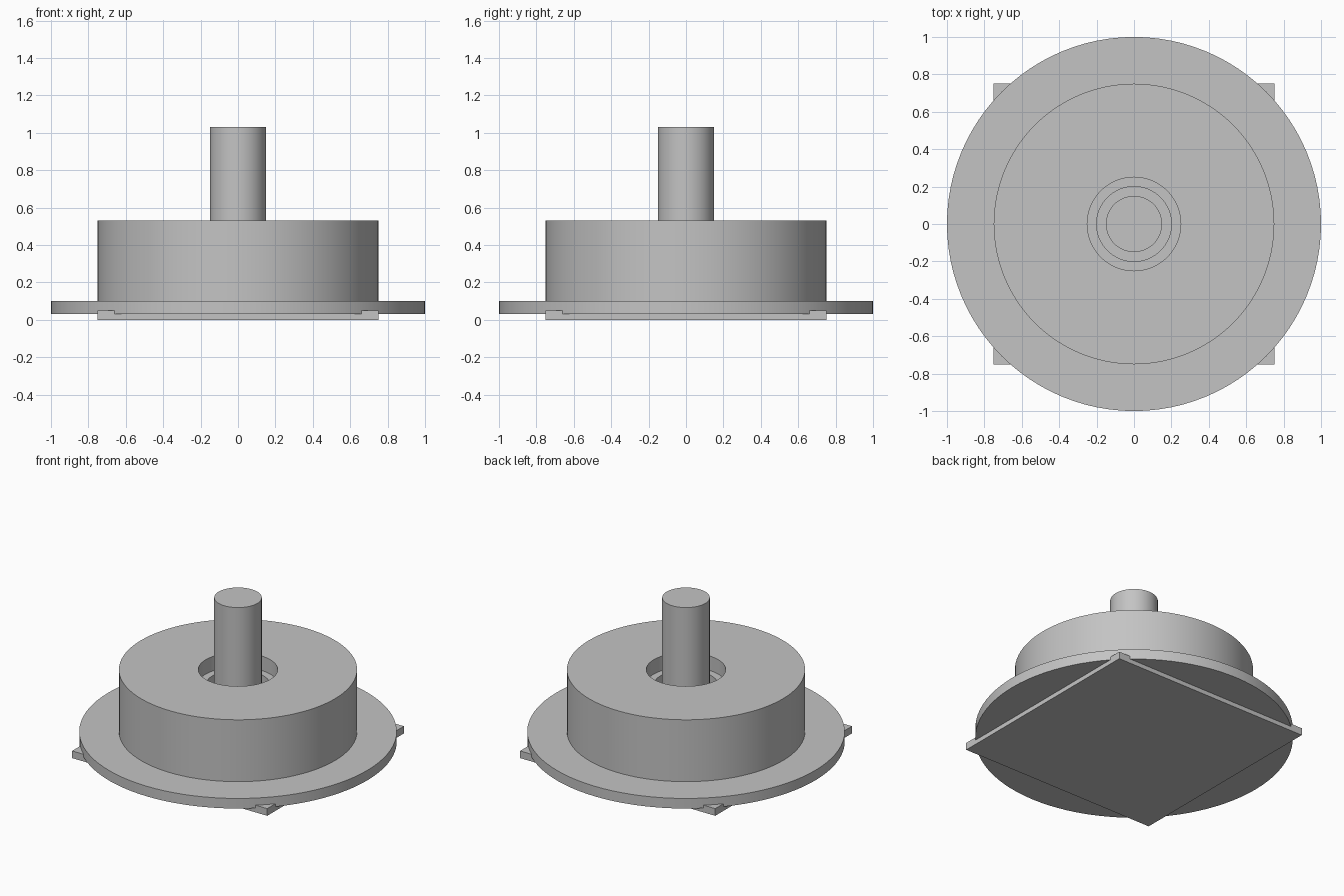
import bpy
import bmesh
import math

cube = bpy.data.objects.get("Cube")
if cube:
    bpy.data.objects.remove(cube, do_unlink=True)

# Single plain grey
GREY = (0.55, 0.55, 0.55, 1.0)
grey = bpy.data.materials.new("plain grey")
grey.use_nodes = True
grey.diffuse_color = GREY
grey.node_tree.nodes["Principled BSDF"].inputs["Base Color"].default_value = GREY

SEGMENTS = 96


def finish(bm, name):
    """Turn a bmesh into a shaded object with crisp edges."""
    bmesh.ops.recalc_face_normals(bm, faces=bm.faces)
    mesh = bpy.data.meshes.new(name)
    bm.to_mesh(mesh)
    bm.free()
    mesh.materials.append(grey)
    obj = bpy.data.objects.new(name, mesh)
    bpy.context.collection.objects.link(obj)
    bpy.ops.object.select_all(action="DESELECT")
    obj.select_set(True)
    bpy.context.view_layer.objects.active = obj
    bpy.ops.object.shade_smooth_by_angle(angle=math.radians(30))
    return obj


def lathe(name, profile):
    """Spin a closed (radius, height) profile about the z axis."""
    bm = bmesh.new()
    verts = [bm.verts.new((r, 0, z)) for r, z in profile]
    edges = [bm.edges.new((a, b)) for a, b in zip(verts, verts[1:] + verts[:1])]
    bmesh.ops.spin(bm, geom=verts + edges, cent=(0, 0, 0), axis=(0, 0, 1),
                   angle=math.tau, steps=SEGMENTS, use_merge=True)
    bmesh.ops.remove_doubles(bm, verts=bm.verts, dist=0.0001)
    return finish(bm, name)


# Flanged housing with a stepped bore
lathe("flanged_housing", [
    (0.20, 0.03), (1.00, 0.03), (1.00, 0.10), (0.75, 0.10),
    (0.75, 0.53), (0.25, 0.53), (0.25, 0.43), (0.20, 0.43),
])

# Central shaft standing in the bore
bm = bmesh.new()
bmesh.ops.create_cone(bm, cap_ends=True, segments=SEGMENTS,
                      radius1=0.15, radius2=0.15, depth=1.0)
bmesh.ops.translate(bm, verts=bm.verts, vec=(0, 0, 0.53))
finish(bm, "shaft")

# Square base plate, its corners showing past the flange
bm = bmesh.new()
bmesh.ops.create_cube(bm, size=1)
bmesh.ops.scale(bm, verts=bm.verts, vec=(1.5, 1.5, 0.05))
bmesh.ops.translate(bm, verts=bm.verts, vec=(0, 0, 0.025))
finish(bm, "base_plate")
